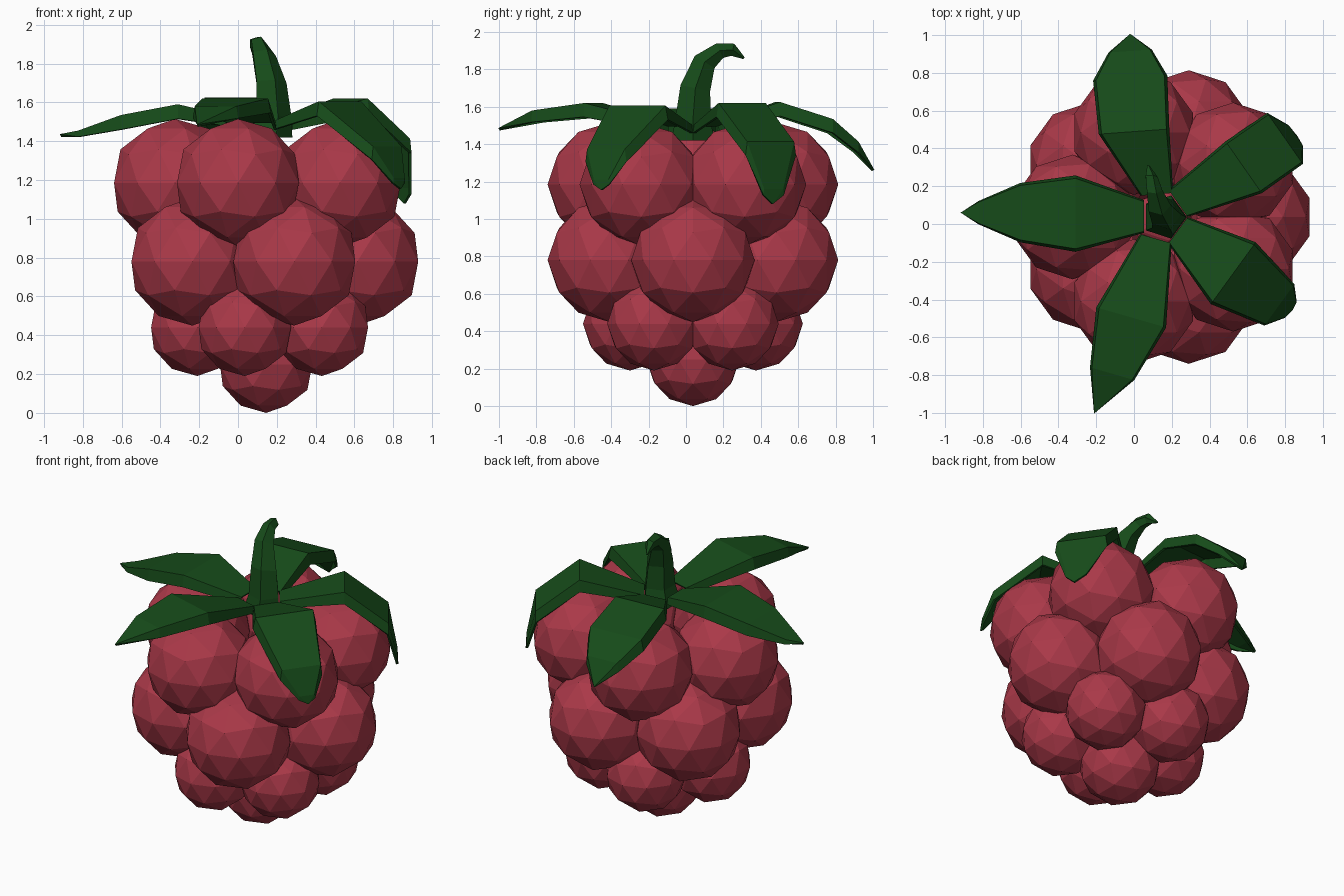
import bpy, bmesh, math
from mathutils import Vector, Matrix

if "Cube" in bpy.data.objects:
    bpy.data.objects.remove(bpy.data.objects["Cube"])

CX, CY = 0.145, 0.037


def material(name, color):
    m = bpy.data.materials.new(name)
    m.diffuse_color = color
    m.use_nodes = True
    m.node_tree.nodes["Principled BSDF"].inputs["Base Color"].default_value = m.diffuse_color
    return m


RED = material("berry_red", (0.40, 0.04, 0.065, 1))
GREEN = material("leaf_green", (0.008, 0.07, 0.01, 1))


def finish(bm, name, mat):
    bmesh.ops.remove_doubles(bm, verts=bm.verts, dist=0.0005)
    bmesh.ops.recalc_face_normals(bm, faces=bm.faces)
    me = bpy.data.meshes.new(name)
    bm.to_mesh(me)
    bm.free()
    me.materials.append(mat)
    ob = bpy.data.objects.new(name, me)
    bpy.context.collection.objects.link(ob)
    return ob


def drupelet(name, x, y, z, r):
    bm = bmesh.new()
    bmesh.ops.create_icosphere(bm, subdivisions=2, radius=r,
                               matrix=Matrix.Translation((x, y, z)))
    finish(bm, name, RED)


def ring(name, start, R, z, r):
    for i in range(5):
        a = math.radians(start + 72 * i)
        drupelet(f"{name}_{i + 1}", CX + R * math.cos(a), CY + R * math.sin(a), z, r)


# berry: three staggered rings and one drupelet at the bottom
ring("upper_drupelet", 36, 0.47, 1.185, 0.33)
ring("middle_drupelet", 0, 0.47, 0.78, 0.33)
ring("lower_drupelet", 36, 0.355, 0.44, 0.25)
drupelet("bottom_drupelet", CX, CY, 0.25, 0.25)


def loft(bm, rows, closed=False):
    grid = [[bm.verts.new(p) for p in row] for row in rows]
    n = len(rows[0])
    for a, b in zip(grid, grid[1:]):
        for i in range(n if closed else n - 1):
            j = (i + 1) % n
            bm.faces.new((a[i], a[j], b[j], b[i]))
    return grid


def leaf(name, heading, stations):
    """Flat-topped strip with folded-down edges; stations are x, y, z, half width."""
    h = math.radians(heading)
    side = Vector((-math.sin(h), math.cos(h), 0))
    rows = []
    for x, y, z, w in stations:
        c, drop = Vector((x, y, z)), Vector((0, 0, min(0.07, 0.5 * w)))
        rows.append([c + side * w - drop, c + side * w * 0.93,
                     c - side * w * 0.93, c - side * w - drop])
    bm = bmesh.new()
    loft(bm, rows)
    ob = finish(bm, name, GREEN)
    mod = ob.modifiers.new("thickness", "SOLIDIFY")
    mod.thickness = 0.015
    mod.offset = 0


# calyx leaves
leaf("left_leaf", 180, [(0.05, 0.04, 1.50, 0.08), (-0.31, 0.055, 1.585, 0.195),
                        (-0.60, 0.06, 1.53, 0.15), (-0.82, 0.06, 1.45, 0.055),
                        (-0.915, 0.06, 1.43, 0)])
leaf("back_leaf", 94, [(0.12, 0.16, 1.50, 0.08), (0.0, 0.49, 1.62, 0.18),
                       (-0.02, 0.77, 1.53, 0.19), (-0.02, 0.91, 1.41, 0.11),
                       (-0.02, 1.0, 1.26, 0)])
leaf("back_right_leaf", 35, [(0.235, 0.11, 1.50, 0.08), (0.58, 0.30, 1.615, 0.16),
                             (0.795, 0.45, 1.41, 0.16), (0.85, 0.465, 1.16, 0.065),
                             (0.86, 0.46, 1.08, 0)])
leaf("front_right_leaf", -36, [(0.235, -0.035, 1.50, 0.08), (0.525, -0.26, 1.60, 0.195),
                               (0.765, -0.425, 1.37, 0.13), (0.825, -0.45, 1.21, 0.05),
                               (0.835, -0.45, 1.155, 0)])
leaf("front_leaf", -106, [(0.115, -0.08, 1.50, 0.08), (-0.015, -0.495, 1.615, 0.185),
                          (-0.115, -0.79, 1.575, 0.115), (-0.21, -1.0, 1.48, 0)])

# five-sided stem curling towards the back: y, z, x, radius, tilt
stem = [(0.037, 1.42, 0.16, 0.12, 0), (0.037, 1.53, 0.175, 0.10, 0), (0.05, 1.70, 0.165, 0.085, 12),
        (0.10, 1.84, 0.13, 0.065, 32), (0.18, 1.90, 0.105, 0.045, 65),
        (0.25, 1.905, 0.09, 0.035, 105), (0.31, 1.86, 0.075, 0.006, 125)]
rows = []
for y, z, x, r, tilt in stem:
    rot = Matrix.Rotation(math.radians(-tilt), 3, 'X')
    rows.append([Vector((x, y, z)) + rot @ Vector((r * math.cos(a), r * math.sin(a), 0))
                 for a in (math.tau * i / 5 for i in range(5))])
bm = bmesh.new()
grid = loft(bm, rows, closed=True)
bm.faces.new(grid[0])
bm.faces.new(grid[-1])
finish(bm, "stem", GREEN)
